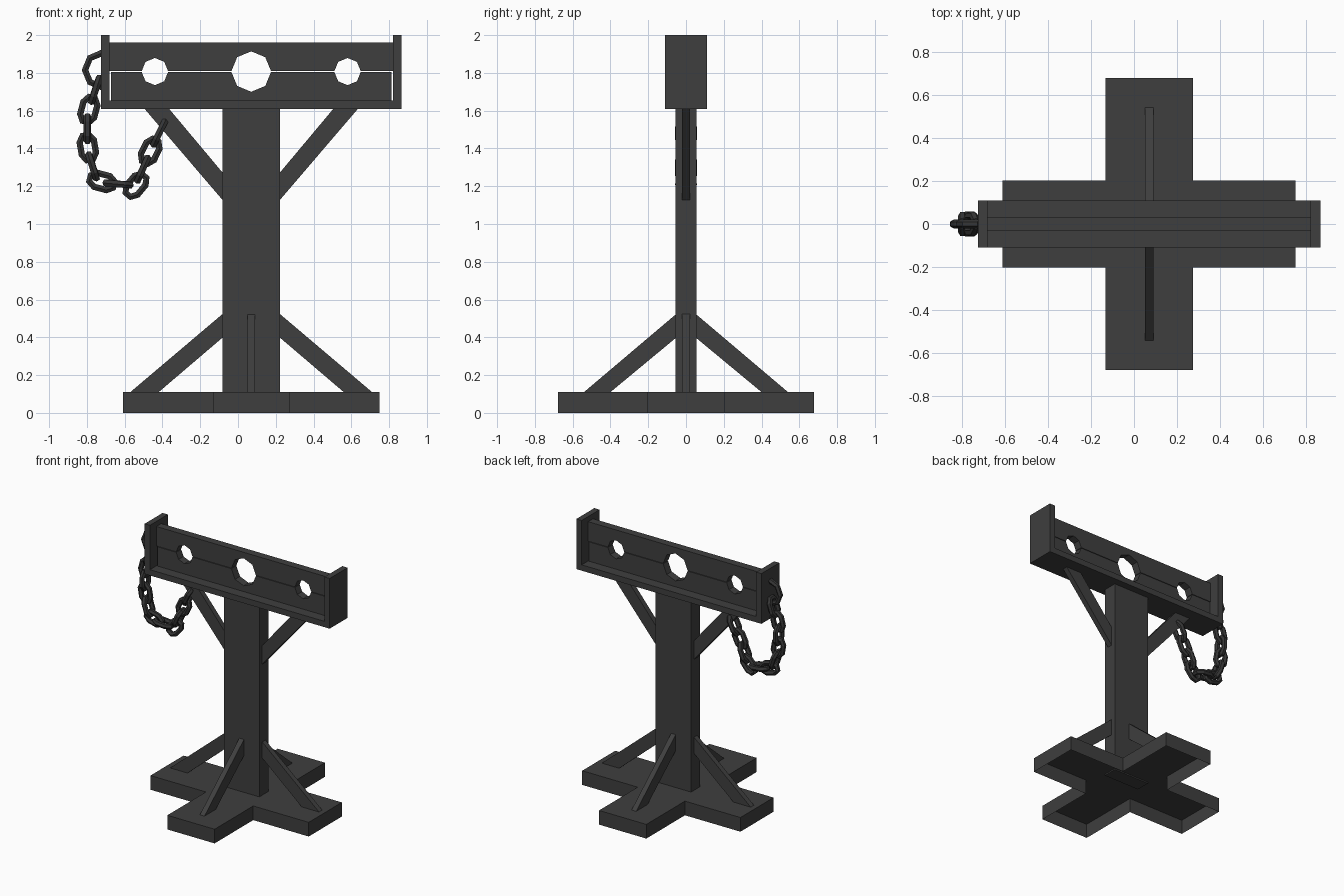
import bpy, bmesh, math
from mathutils import Vector

cube = bpy.data.objects.get("Cube")
if cube:
    bpy.data.objects.remove(cube)


def material(name, value):
    m = bpy.data.materials.new(name)
    m.use_nodes = True
    m.diffuse_color = (value, value, value, 1)
    m.node_tree.nodes["Principled BSDF"].inputs["Base Color"].default_value = (value, value, value, 1)
    return m


WOOD = material("dark grey wood", 0.049)
IRON = material("dark iron", 0.037)
CX = 0.07  # post centre line


def add(name, mesh, mat):
    mesh.materials.append(mat)
    ob = bpy.data.objects.new(name, mesh)
    bpy.context.collection.objects.link(ob)
    return ob


def prism(name, profile, depth, place, bottom=True):
    """Extrude a flat profile by depth; place maps (u, v, w) to a point."""
    bm = bmesh.new()
    n = len(profile)
    low = [bm.verts.new(place(u, v, 0)) for u, v in profile]
    high = [bm.verts.new(place(u, v, depth)) for u, v in profile]
    bm.faces.new(high)
    if bottom:
        bm.faces.new(low[::-1])
    for i in range(n):
        j = (i + 1) % n
        bm.faces.new((low[i], low[j], high[j], high[i]))
    bmesh.ops.recalc_face_normals(bm, faces=bm.faces)
    mesh = bpy.data.meshes.new(name)
    bm.to_mesh(mesh)
    bm.free()
    return add(name, mesh, WOOD)


def box(name, x0, x1, half_y, z0, z1):
    rect = [(x0, z0), (x1, z0), (x1, z1), (x0, z1)]
    return prism(name, rect, 2 * half_y, lambda u, v, w: (u, w - half_y, v))


# Cross-shaped base, open underneath
a, b, c = 0.203, 0.68, 0.677
cross = [(a, a), (a, c), (-a, c), (-a, a), (-b, a), (-b, -a),
         (-a, -a), (-a, -c), (a, -c), (a, -a), (b, -a), (b, a)]
base = prism("cross_base", cross, 0.11, lambda u, v, w: (CX + u, v, w), bottom=False)

# Post
box("post", CX - 0.152, CX + 0.152, 0.055, 0.10, 1.62)

# Diagonal braces: four on the base, two under the stocks
T = 0.02
foot_x = [(0.15, 0.40), (0.49, 0.11), (0.64, 0.11), (0.15, 0.525)]
foot_y = [(0.05, 0.40), (0.40, 0.11), (0.54, 0.11), (0.05, 0.525)]
top_x = [(0.15, 1.125), (0.565, 1.61), (0.435, 1.61), (0.15, 1.27)]
for s, side, end in ((1, "left", "back"), (-1, "right", "front")):
    across = lambda u, v, w: (CX + s * u, w - T, v)
    prism("foot_brace_" + side, foot_x, 2 * T, across)
    prism("head_brace_" + side, top_x, 2 * T, across)
    prism("foot_brace_" + end, foot_y, 2 * T, lambda u, v, w: (CX + w - T, s * u, v))

# Frame that holds the boards
box("frame_sill", CX - 0.75, CX + 0.75, 0.11, 1.61, 1.655)
for s, side in ((1, "left"), (-1, "right")):
    x0, x1 = sorted((CX + s * 0.75, CX + s * 0.795))
    box("frame_end_" + side, x0, x1, 0.11, 1.61, 2.0)

# Two boards with half-octagon notches that meet as three holes
SPLIT = 1.807


def board(name, s, half, edge):
    pts = [(-half, edge), (-half, SPLIT - s * 0.002)]
    for x, r in ((-0.51, 0.07), (0, 0.105), (0.51, 0.07)):
        for k in range(5):
            t = math.pi * (1 - k / 4)
            pts.append((x + r * math.cos(t), SPLIT - s * (0.002 + r * math.sin(t))))
    pts += [(half, SPLIT - s * 0.002), (half, edge)]
    prism(name, pts, 0.06, lambda u, v, w: (CX + u, w - 0.03, v))


board("lower_board", 1, 0.743, 1.65)
board("upper_board", -1, 0.75, 1.96)


# Chain pieces are faceted bars swept along polygons
def bars(name, paths):
    cu = bpy.data.curves.new(name + "_path", "CURVE")
    cu.dimensions = "3D"
    cu.bevel_depth = 0.02
    cu.bevel_resolution = 1
    cu.use_fill_caps = True
    for pts, closed in paths:
        sp = cu.splines.new("POLY")
        sp.points.add(len(pts) - 1)
        for p, co in zip(sp.points, pts):
            p.co = (*co, 1)
        sp.use_cyclic_u = closed
        sp.use_smooth = False
    helper = bpy.data.objects.new(name + "_path", cu)
    bpy.context.collection.objects.link(helper)
    deps = bpy.context.evaluated_depsgraph_get()
    mesh = bpy.data.meshes.new_from_object(helper.evaluated_get(deps))
    bpy.data.objects.remove(helper)
    mesh.materials.clear()
    mesh.name = name
    add(name, mesh, IRON)


def link(x, z, degrees, edge_on):
    t = math.radians(degrees)
    along = Vector((math.cos(t), 0, math.sin(t)))
    wide = Vector((0, 1, 0)) if edge_on else Vector((-math.sin(t), 0, math.cos(t)))
    quarter = [(0.066, 0.017), (0.033, 0.038)]
    shape = (quarter + [(-u, v) for u, v in quarter[::-1]]
             + [(-u, -v) for u, v in quarter] + [(u, -v) for u, v in quarter[::-1]])
    return [Vector((x, 0, z)) + along * u + wide * v for u, v in shape], True


# Half ring on the right end of the frame
ring = [(-0.72 - 0.09 * math.sin(k * math.pi / 4), 0, 1.815 + 0.09 * math.cos(k * math.pi / 4))
        for k in range(5)]
bars("chain_ring", [(ring, False)])

# Hanging links, alternately edge-on and flat to the front
spots = [(-0.755, 1.71, 72), (-0.79, 1.605, 75), (-0.797, 1.505, 90), (-0.795, 1.405, 100),
         (-0.77, 1.305, 108), (-0.72, 1.225, 165), (-0.635, 1.212, 175), (-0.54, 1.205, 50),
         (-0.505, 1.29, 66), (-0.465, 1.385, 64), (-0.418, 1.48, 64)]
bars("chain_links", [link(x, z, d, i % 2 == 0) for i, (x, z, d) in enumerate(spots)])
